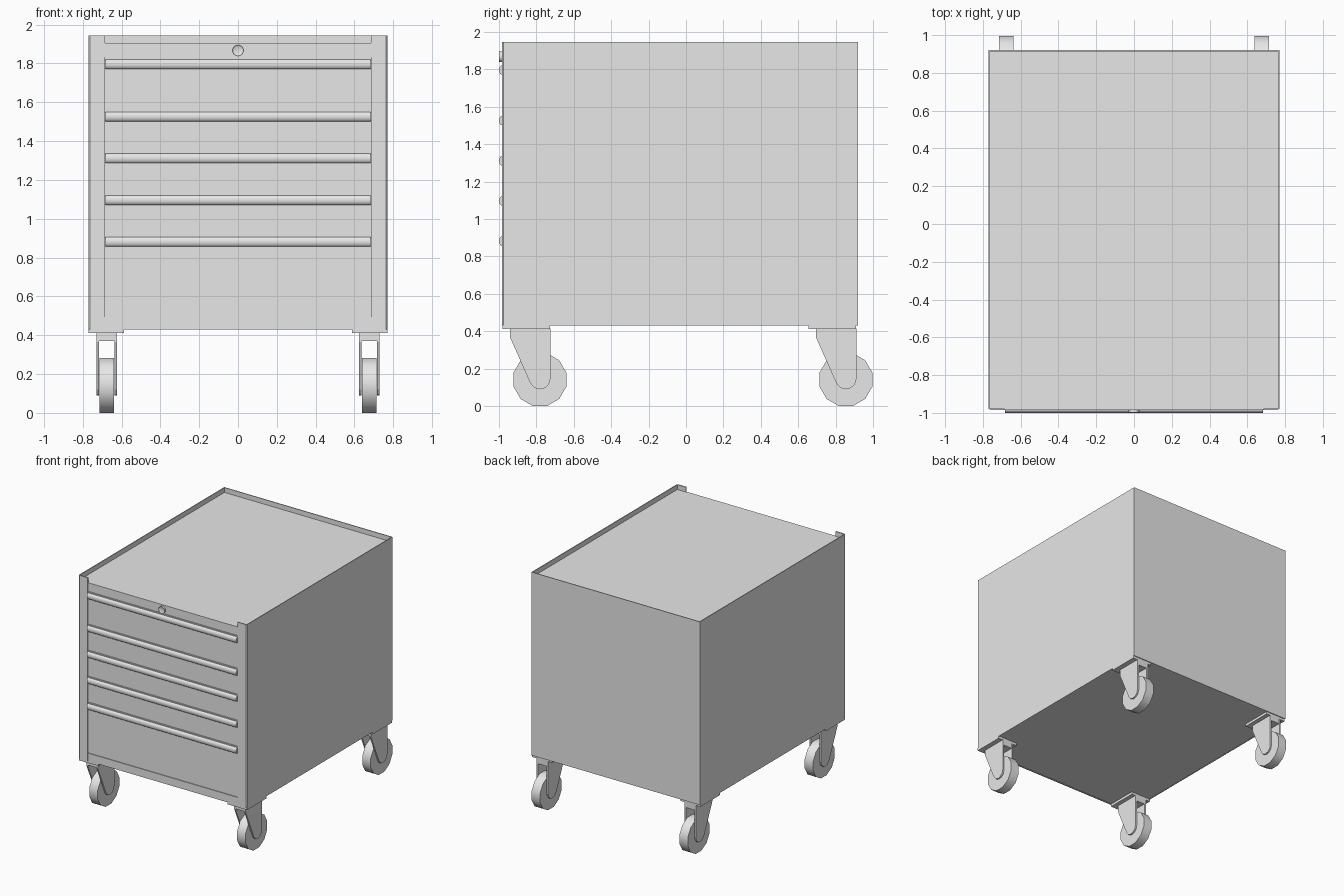
import bpy, bmesh, math
from mathutils import Matrix

cube = bpy.data.objects.get("Cube")
if cube:
    bpy.data.objects.remove(cube, do_unlink=True)

GREY = (0.8, 0.8, 0.8, 1)
metal = bpy.data.materials.new("light grey metal")
metal.use_nodes = True
metal.diffuse_color = GREY
metal.node_tree.nodes["Principled BSDF"].inputs["Base Color"].default_value = GREY


def finish(name, bm, smooth=None):
    bmesh.ops.recalc_face_normals(bm, faces=bm.faces)
    mesh = bpy.data.meshes.new(name)
    bm.to_mesh(mesh)
    bm.free()
    mesh.materials.append(metal)
    obj = bpy.data.objects.new(name, mesh)
    bpy.context.collection.objects.link(obj)
    if smooth:
        bpy.ops.object.select_all(action="DESELECT")
        obj.select_set(True)
        bpy.context.view_layer.objects.active = obj
        bpy.ops.object.shade_smooth_by_angle(angle=math.radians(smooth))
    return obj


def box(name, x, y, z):
    bm = bmesh.new()
    size = [b - a for a, b in (x, y, z)]
    mid = [(a + b) / 2 for a, b in (x, y, z)]
    bmesh.ops.create_cube(bm, size=1, matrix=Matrix.Translation(mid) @ Matrix.Diagonal((*size, 1)))
    return finish(name, bm)


def extrude_x(name, profile, x0, x1, smooth=None):
    """Extrude a (y, z) outline from x0 to x1."""
    bm = bmesh.new()
    face = bm.faces.new([bm.verts.new((x0, y, z)) for y, z in profile])
    top = bmesh.ops.extrude_face_region(bm, geom=[face])["geom"]
    bmesh.ops.translate(bm, vec=(x1 - x0, 0, 0), verts=[v for v in top if isinstance(v, bmesh.types.BMVert)])
    return finish(name, bm, smooth)


W, FRONT, BACK = 0.77, -0.985, 0.92
LOW, DECK, TOP = 0.43, 1.905, 1.945
SHEET, INNER = 0.007, 0.685

# Cabinet core, with a recessed top deck
box("cabinet_core", (-W + SHEET, W - SHEET), (FRONT + 0.008, BACK - SHEET), (LOW + 0.003, DECK))
box("back_panel", (-W, W), (BACK - SHEET, BACK), (LOW, TOP))

# Side panels folded round into the front posts
for side, s in (("left", 1), ("right", -1)):
    bm = bmesh.new()
    outline = [(W, BACK), (W, FRONT + 0.008), (W - 0.008, FRONT), (INNER, FRONT),
               (INNER, FRONT + SHEET + 0.002), (W - SHEET, FRONT + SHEET + 0.002), (W - SHEET, BACK)]
    face = bm.faces.new([bm.verts.new((s * x, y, LOW)) for x, y in outline])
    top = bmesh.ops.extrude_face_region(bm, geom=[face])["geom"]
    bmesh.ops.translate(bm, vec=(0, 0, TOP - LOW), verts=[v for v in top if isinstance(v, bmesh.types.BMVert)])
    finish(side + "_side_panel", bm)

# Front rails, drawers and their pull handles
PLATE = (FRONT + 0.001, FRONT + 0.012)
drawer_tops = [1.83, 1.56, 1.345, 1.13, 0.915]
GAP = 0.004
box("top_rail", (-INNER, INNER), PLATE, (drawer_tops[0] + GAP, DECK))
box("bottom_rail", (-INNER, INNER), PLATE, (LOW, 0.495))
for i, z in enumerate(drawer_tops):
    below = (drawer_tops + [0.5])[i + 1]
    box(f"drawer_{i + 1}", (-INNER + 0.002, INNER - 0.002), PLATE,
        (below + (GAP if i < 4 else 0), z))
    arc = [math.pi * k / 12 for k in range(13)]
    curve = [(FRONT + 0.002 - 0.017 * math.sin(a), z - 0.034 + 0.025 * math.cos(a)) for a in arc]
    extrude_x(f"handle_{i + 1}", curve, -INNER + 0.002, INNER - 0.002, 40)

# Lock: raised ring with a sunken barrel and a key slot
bm = bmesh.new()
facing = Matrix.Translation((0, FRONT - 0.005, 1.867)) @ Matrix.Rotation(math.pi / 2, 4, "X")
bmesh.ops.create_cone(bm, cap_ends=True, segments=24, radius1=0.028, radius2=0.028, depth=0.018, matrix=facing)
bm.normal_update()
cap = [f for f in bm.faces if f.normal.y < -0.9]
bmesh.ops.inset_region(bm, faces=cap, thickness=0.005)
bmesh.ops.translate(bm, vec=(0, 0.004, 0), verts=cap[0].verts)
finish("lock", bm, 40)
box("lock_key_slot", (-0.003, 0.003), (FRONT - 0.012, FRONT - 0.008), (1.855, 1.879))

# Casters
CX = 0.676
for end, axle in (("front", -0.781), ("rear", 0.855)):
    for side, s in (("left", 1), ("right", -1)):
        name = f"{end}_{side}_caster"
        box(name + "_plate", sorted((s * 0.588, s * W)), (axle - 0.199, axle + 0.055), (0.412, LOW + 0.004))
        box(name + "_bridge", (s * CX - 0.052, s * CX + 0.052), (axle - 0.158, axle + 0.055), (0.37, 0.413))
        fork = [(axle + 0.056, 0.413), (axle - 0.159, 0.413), (axle - 0.159, 0.365)]
        fork += [(axle + 0.056 * math.cos(a), 0.145 + 0.056 * math.sin(a))
                 for a in (math.radians(d) for d in range(205, 361, 31))]
        for label, x in (("inner", -0.046), ("outer", 0.046)):
            extrude_x(f"{name}_{label}_fork", fork, s * (CX + x) - 0.0065, s * (CX + x) + 0.0065)
        bm = bmesh.new()
        spin = (Matrix.Translation((s * CX, axle, 0.141)) @ Matrix.Rotation(math.pi / 2, 4, "Y")
                @ Matrix.Rotation(math.radians(15), 4, "Z"))
        bmesh.ops.create_cone(bm, cap_ends=True, segments=12, radius1=0.146, radius2=0.146,
                              depth=0.077, matrix=spin)
        finish(name + "_wheel", bm, 40)
